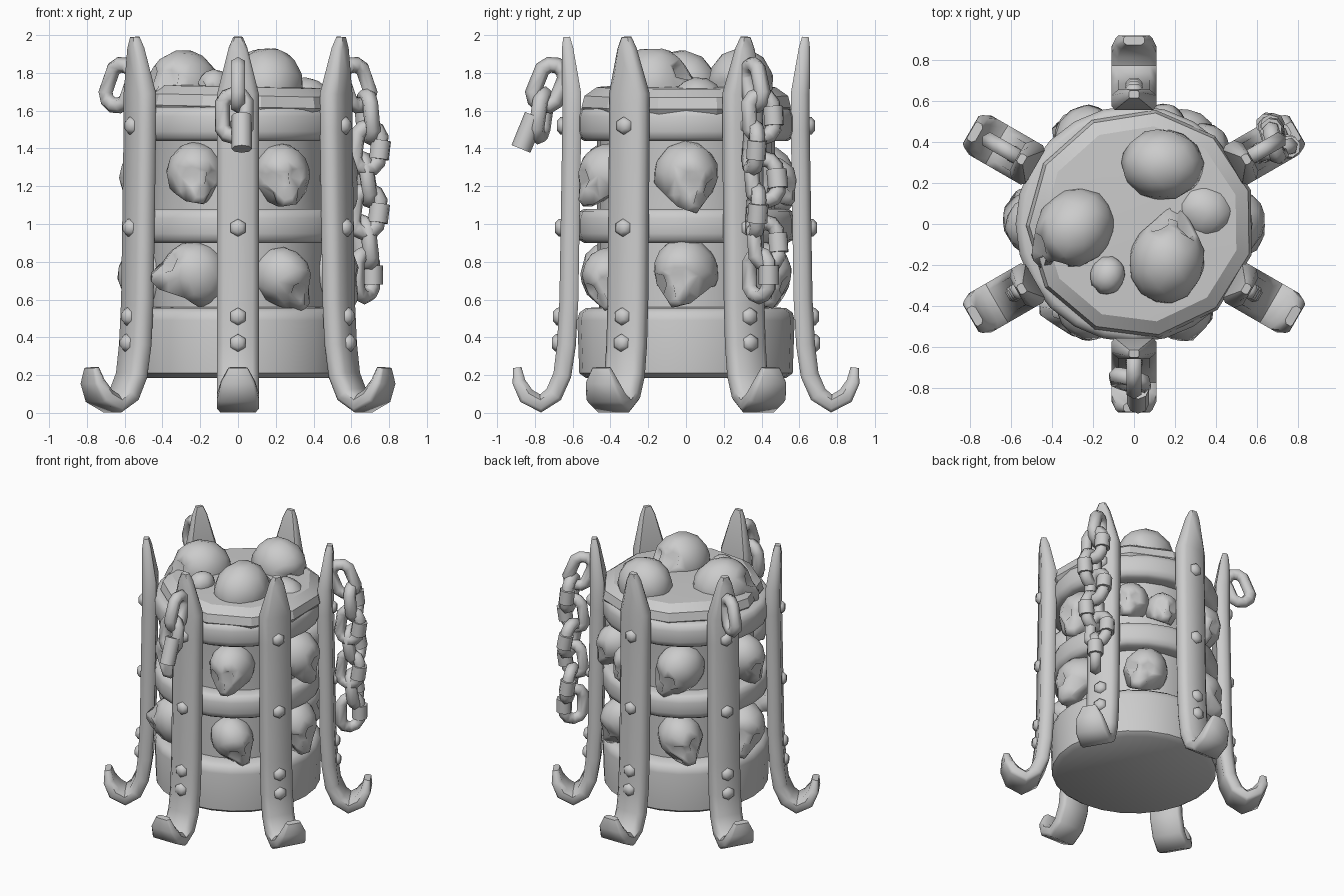
import bpy, bmesh, math
from math import sin, cos, pi, radians, exp
from mathutils import Vector, Matrix, Euler

if "Cube" in bpy.data.objects:
    bpy.data.objects.remove(bpy.data.objects["Cube"])


def finish(name, bm, matrix=Matrix(), angle=35):
    bmesh.ops.recalc_face_normals(bm, faces=bm.faces)
    bm.transform(matrix)
    me = bpy.data.meshes.new(name)
    bm.to_mesh(me)
    bm.free()
    ob = bpy.data.objects.new(name, me)
    bpy.context.collection.objects.link(ob)
    bpy.ops.object.select_all(action='DESELECT')
    ob.select_set(True)
    bpy.context.view_layer.objects.active = ob
    bpy.ops.object.shade_smooth_by_angle(angle=radians(angle))
    return ob


def bridge(bm, rings, closed=False):
    n = len(rings[0])
    for i in range(len(rings) - (0 if closed else 1)):
        a, b = rings[i], rings[(i + 1) % len(rings)]
        for j in range(n):
            bm.faces.new((a[j], a[(j + 1) % n], b[(j + 1) % n], b[j]))
    if not closed:
        bm.faces.new(rings[0])
        bm.faces.new(rings[-1])


def lathe(name, profile, n=24, closed=False, matrix=Matrix(), angle=50):
    bm = bmesh.new()
    rings = [[bm.verts.new((r * cos(2 * pi * k / n), r * sin(2 * pi * k / n), z))
              for k in range(n)] for r, z in profile]
    bridge(bm, rings, closed)
    return finish(name, bm, matrix, angle)


# Base drum, inner fill, rubble rim and the round bands
lathe("base_drum", [(.53, .185), (.565, .21), (.575, .49), (.565, .53), (.53, .555), (.45, .56)])
lathe("inner_core", [(.46, .5), (.47, 1.0), (.47, 1.55), (.48, 1.6)])
lathe("rubble_rim", [(.50, 1.53), (.56, 1.62), (.545, 1.68), (.48, 1.725), (.2, 1.735)], 11,
      matrix=Matrix.Rotation(radians(1.2), 4, 'Y') @ Matrix.Rotation(.3, 4, 'Z'), angle=25)
for z in (.99, 1.53):
    lathe("band", [(.47, z - .09), (.54, z - .09), (.565, z - .075), (.577, z - .04), (.577, z + .04),
                   (.565, z + .075), (.54, z + .09), (.47, z + .09)], closed=True)

# Posts: (radius, height, half width, half thickness) along the spine
SPINE = [(.632, 1.99, .025, .018), (.627, 1.93, .05, .03), (.605, 1.69, .11, .05),
         (.605, 1.5, .11, .05), (.62, .6, .11, .05), (.633, .36, .11, .05),
         (.655, .2, .11, .048), (.70, .098, .11, .048), (.77, .05, .11, .048),
         (.845, .09, .11, .045), (.885, .165, .09, .035), (.893, .24, .05, .022)]
SECTION = [(-.7, 1), (.7, 1), (1, .4), (1, -.6), (.85, -1), (-.85, -1), (-1, -.6), (-1, .4)]


def post(angle):
    rot = Matrix.Rotation(angle, 4, 'Z')
    bm = bmesh.new()
    rings = []
    for i, (r, z, w, t) in enumerate(SPINE):
        p, q = SPINE[max(i - 1, 0)], SPINE[min(i + 1, len(SPINE) - 1)]
        d = Vector((q[0] - p[0], q[1] - p[1])).normalized()
        nr, nz = -d.y, d.x
        rings.append([bm.verts.new((r + nr * t * v, w * u, z + nz * t * v)) for u, v in SECTION])
    bridge(bm, rings)
    finish("post", bm, rot, 50)
    # Hex rivets
    for z, r in ((1.52, .645), (.98, .655), (.51, .665), (.37, .672)):
        bm = bmesh.new()
        bridge(bm, [[bm.verts.new((r + x, s * cos(k * pi / 3 + pi / 6), z + s * sin(k * pi / 3 + pi / 6)))
                     for k in range(6)] for x, s in ((0, .048), (.02, .046), (.038, .026))])
        finish("rivet", bm, rot, 60)


for k in range(6):
    post(radians(30 + 60 * k))


# Skull facing -y, sculpted from a sphere, then thinned to big facets
def skull(name, loc, scale, yaw, pitch=0, roll=0):
    bm = bmesh.new()
    bmesh.ops.create_icosphere(bm, subdivisions=5, radius=1)
    for v in bm.verts:
        d = v.co.copy()
        c = d.copy()
        front = min(max((-d.y + .1) / .45, 0), 1)
        low = min(max((-d.z - .25) / .3, 0), 1)
        # flat cranium underside, square jaw in front
        floor = -.62 - .38 * front
        c.z = max(c.z * (1 + .35 * low * front), floor)
        c.x *= 1 - .22 * low * front
        c.y -= .22 * low * front
        push = 0
        for ex in (-.4, .4):
            push += .34 * exp(-((d - Vector((ex, -.9, -.16))).length_squared / .045) ** 1.5)
            push += .22 * exp(-(d - Vector((ex * 1.7, -.5, -.6))).length_squared / .06)
        push += .22 * exp(-(d - Vector((0, -.86, -.48))).length_squared / .018)
        c *= 1 - push
        v.co = Vector((c.x * .15, c.y * .172, c.z * .165)) * scale
    m = Matrix.Translation(loc) @ Euler((radians(pitch), radians(roll), radians(yaw))).to_matrix().to_4x4()
    ob = finish(name, bm, m, 180)
    dec = ob.modifiers.new("facets", 'DECIMATE')
    dec.ratio = .03


# Wall skulls: (angle, radius, height, scale, yaw offset, pitch, roll)
WALL = [(0, .46, 1.26, 1.08, 35, 10, 15), (0, .46, .75, 1.08, -35, 5, -12),
        (-60, .46, 1.26, 1.0, -25, 0, -8), (-60, .46, .72, .95, 25, 15, -20),
        (-120, .46, 1.27, .98, 45, 0, 8), (-120, .46, .73, 1.05, -55, -40, 15),
        (180, .46, 1.25, .98, 15, 10, 0), (180, .46, .72, 1.08, -35, 0, 20),
        (120, .46, 1.25, 1.05, -40, 5, 15), (120, .46, .73, 1.0, 20, 0, -15),
        (60, .46, .74, 1.0, -20, 10, 15),
        (47, .48, 1.27, .85, 0, 5, 8), (73, .48, 1.23, .75, 0, 5, 8)]
for a, r, z, s, yaw, pitch, roll in WALL:
    skull("wall_skull", (r * cos(radians(a)), r * sin(radians(a)), z), s, a + 90 + yaw, pitch, roll)

# Heaped skulls on top
skull("top_skull_left", (-.29, -.02, 1.72), 1.2, -45, -25, 10)
skull("top_skull_back", (.14, .29, 1.74), 1.15, 85, 5, 0)
skull("top_skull_front", (.16, -.18, 1.73), 1.22, 170, -35, 0)
skull("top_fragment", (-.13, -.25, 1.73), .55, -20, 0, 30)
skull("top_fragment_side", (.34, .06, 1.62), .95, 60, -20, 20)


# Chain links placed by radius, sideways offset, height, lean and spin
def link(angle, r, side, z, lean, spin, cuff=0, stub=False):
    R, t, n, m = .068, .043, 10, 6
    mat = (Matrix.Rotation(radians(angle), 4, 'Z') @ Matrix.Translation((r, side, z))
           @ Matrix.Rotation(radians(lean), 4, 'Y') @ Matrix.Rotation(radians(spin), 4, 'Z'))
    if not stub:
        bm = bmesh.new()
        rings = []
        for i in range(n):
            a = 2 * pi * (i + .5) / n
            shift = .045 if sin(a) > 0 else -.045
            rings.append([])
            for j in range(m):
                b = 2 * pi * j / m
                q = R + t * cos(b)
                rings[-1].append(bm.verts.new((q * cos(a), t * sin(b), q * sin(a) + shift)))
        bridge(bm, rings, True)
        finish("chain_link", bm, mat, 65)
    # Thick sleeve on one leg
    if cuff:
        bm = bmesh.new()
        bridge(bm, [[bm.verts.new((R + .054 * cos(k * pi / 4), .054 * sin(k * pi / 4), h))
                     for k in range(8)] for h in (-cuff / 2, cuff / 2)])
        finish("chain_sleeve", bm, mat, 50)


# Ring at the top of three posts
for a in (150, 30, -90):
    link(a, .725, 0, 1.735, -22, 0)
# Short broken chain on the front post
link(-90, .765, -.02, 1.575, -8, 75)
link(-90, .775, .02, 1.46, -22, 0, .19, True)
# Long chain on the back right post
for i in range(6):
    link(30, .785 + .012 * (-1) ** i, (.0, -.035, .02, -.02, .03, .0)[i], 1.57 - .168 * i,
         (-6, 8, -10, 8, -8, 0)[i], (75, -15, 65, -20, 80, 20)[i], .1)
